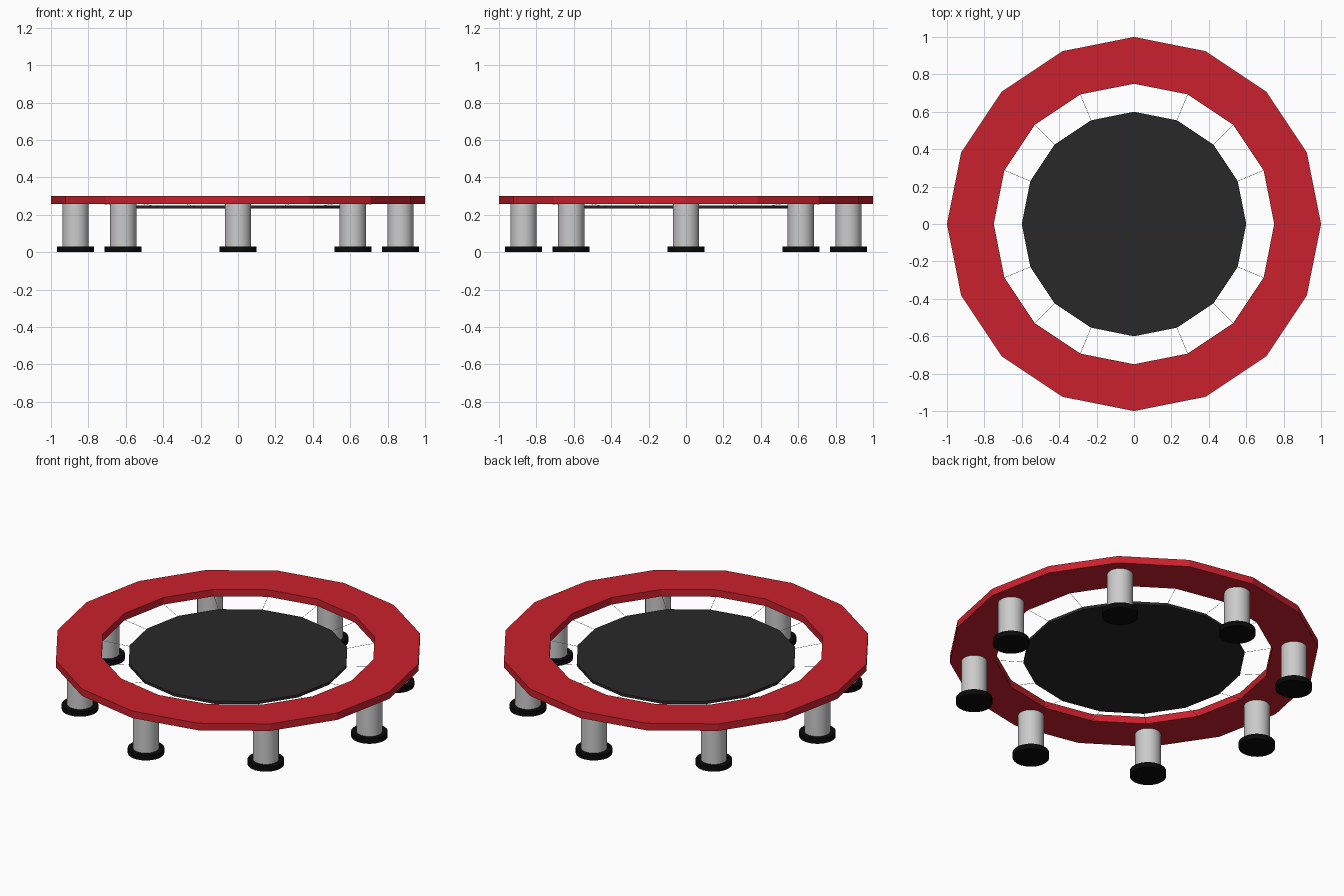
import bpy, bmesh
from math import sin, cos, pi
from mathutils import Vector

if "Cube" in bpy.data.objects:
    bpy.data.objects.remove(bpy.data.objects["Cube"])

SIDES = 16
LEGS = 8


def material(name, rgb):
    m = bpy.data.materials.new(name)
    m.diffuse_color = (*rgb, 1)
    m.use_nodes = True
    m.node_tree.nodes["Principled BSDF"].inputs["Base Color"].default_value = m.diffuse_color
    return m


red = material("red_padding", (0.60, 0.015, 0.026))
dark = material("dark_fabric", (0.022, 0.022, 0.022))
rubber = material("black_rubber", (0.003, 0.003, 0.003))


def polar(r, a, z):
    return Vector((r * cos(a), r * sin(a), z))


def cylinder(name, r, z0, z1, sides, center=(0, 0), mat=None, smooth=False):
    me = bpy.data.meshes.new(name)
    ob = bpy.data.objects.new(name, me)
    bpy.context.collection.objects.link(ob)
    bm = bmesh.new()
    bottom = [bm.verts.new(polar(r, 2 * pi * i / sides, z0)) for i in range(sides)]
    face = bm.faces.new(bottom)
    top = bmesh.ops.extrude_face_region(bm, geom=[face])["geom"]
    bmesh.ops.translate(bm, vec=(0, 0, z1 - z0),
                        verts=[g for g in top if isinstance(g, bmesh.types.BMVert)])
    bmesh.ops.recalc_face_normals(bm, faces=bm.faces)
    bm.to_mesh(me)
    bm.free()
    ob.location = (*center, 0)
    if mat:
        me.materials.append(mat)
    if smooth:
        bpy.ops.object.select_all(action='DESELECT')
        ob.select_set(True)
        bpy.context.view_layer.objects.active = ob
        bpy.ops.object.shade_smooth_by_angle()
    return ob


# Padded ring: rectangular section swept around 16 sides
me = bpy.data.meshes.new("padded_ring")
ring = bpy.data.objects.new("padded_ring", me)
bpy.context.collection.objects.link(ring)
bm = bmesh.new()
section = [(0.75, 0.258), (1.0, 0.258), (1.0, 0.30), (0.75, 0.30)]
loops = [[bm.verts.new(polar(r, 2 * pi * i / SIDES, z)) for r, z in section]
         for i in range(SIDES)]
for i in range(SIDES):
    a, b = loops[i], loops[(i + 1) % SIDES]
    for k in range(4):
        n = (k + 1) % 4
        bm.faces.new((a[k], b[k], b[n], a[n]))
bmesh.ops.recalc_face_normals(bm, faces=bm.faces)
bm.to_mesh(me)
bm.free()
me.materials.append(red)

# Jumping mat
cylinder("jumping_mat", 0.6, 0.234, 0.25, SIDES, mat=dark)

# Legs and rubber feet
for i in range(LEGS):
    a = 2 * pi * i / LEGS
    c = (0.868 * cos(a), 0.868 * sin(a))
    cylinder(f"leg_{i + 1}", 0.07, 0.03, 0.258, 32, c, smooth=True)
    cylinder(f"foot_{i + 1}", 0.099, 0.0, 0.03, 32, c, rubber, smooth=True)

# Thin cords from mat to ring, one per corner
curve = bpy.data.curves.new("cords", 'CURVE')
curve.dimensions = '3D'
curve.bevel_depth = 0.001
curve.bevel_resolution = 0
for i in range(SIDES):
    a = 2 * pi * i / SIDES
    s = curve.splines.new('POLY')
    s.points.add(1)
    s.points[0].co = (*polar(0.598, a, 0.243), 1)
    s.points[1].co = (*polar(0.755, a, 0.262), 1)
bpy.context.collection.objects.link(bpy.data.objects.new("cords", curve))
